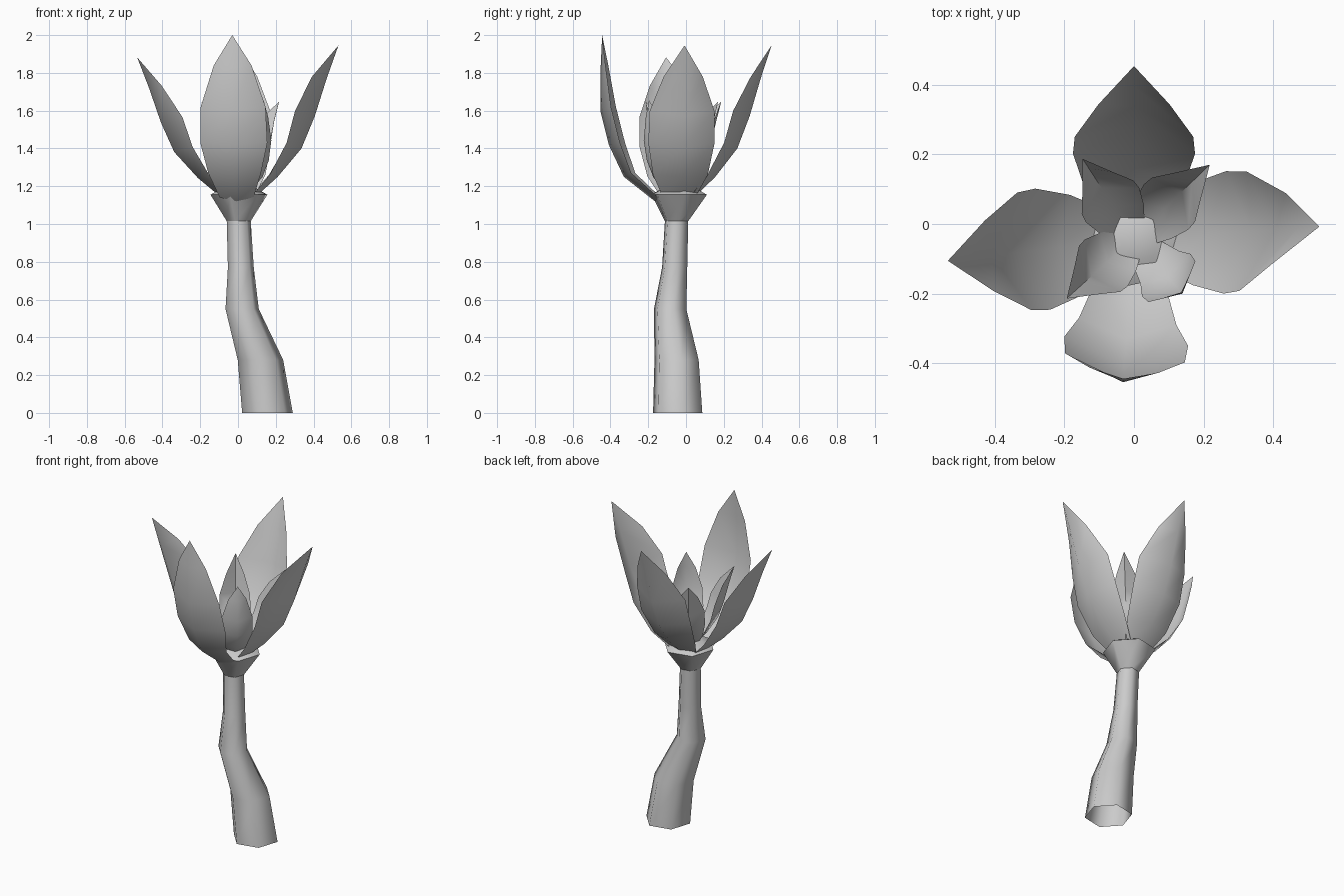
import bpy
import math

if "Cube" in bpy.data.objects:
    bpy.data.objects.remove(bpy.data.objects["Cube"])

CX, CY = 0.0, -0.04      # flower axis
BASE_Z = 1.16


def make(name, verts, faces, angle):
    mesh = bpy.data.meshes.new(name)
    mesh.from_pydata(verts, [], faces)
    mesh.update()
    ob = bpy.data.objects.new(name, mesh)
    bpy.context.collection.objects.link(ob)
    bpy.ops.object.select_all(action='DESELECT')
    ob.select_set(True)
    bpy.context.view_layer.objects.active = ob
    bpy.ops.object.shade_smooth_by_angle(angle=math.radians(angle))
    return ob


def tube(name, rings, sides=6, phase=12, angle=62, cap=False):
    """Tube through rings of (x, y, z, radius), optionally closed on top."""
    verts, faces = [], []
    for x, y, z, r in rings:
        for k in range(sides):
            a = math.radians(phase) + 2 * math.pi * k / sides
            verts.append((x + r * math.cos(a), y + r * math.sin(a), z))
    for i in range(len(rings) - 1):
        for k in range(sides):
            n = (k + 1) % sides
            faces.append((i * sides + k, i * sides + n,
                          (i + 1) * sides + n, (i + 1) * sides + k))
    if cap:
        faces.append(tuple(range(len(verts) - sides, len(verts))))
    return make(name, verts, faces, angle)


def petal(name, rows, tip, heading, r_scale=1, z_scale=1, w_scale=1,
          edge_in=0, lift=0, twist=0):
    """Folded leaf: rows of (mid r, mid z, edge r, edge z, half width), then a tip."""
    a = math.radians(heading)
    c, s = math.cos(a), math.sin(a)

    def place(r, w, z):
        return (CX + c * r - s * w, CY + s * r + c * w,
                BASE_Z + lift + (z - BASE_Z) * z_scale)

    verts, faces = [], []
    for i, (rm, zm, re, ze, hw) in enumerate(rows):
        e, w, t = re * r_scale - edge_in, hw * w_scale, twist * i / len(rows)
        verts += [place(e - t, -w, ze), place(rm * r_scale, 0, zm), place(e + t, w, ze)]
    verts.append(place(tip[0] * r_scale, 0, tip[1]))
    last = len(verts) - 1
    for i in range(len(rows) - 1):
        b = 3 * i
        faces += [(b, b + 1, b + 4, b + 3), (b + 1, b + 2, b + 5, b + 4)]
    faces += [(last - 3, last - 2, last), (last - 2, last - 1, last)]
    return make(name, verts, faces, 65)


# Bent stem, open at the bottom
tube("stem", [(0.156, -0.044, 0, 0.137), (0.119, -0.05, 0.28, 0.123),
              (0.022, -0.084, 0.55, 0.09), (0.015, -0.06, 0.77, 0.07),
              (0.004, -0.05, 1.015, 0.065)])

# Flared cup with a low closed top that holds the petals
tube("flower_cup", [(0.004, -0.05, 1.015, 0.065), (0.005, -0.036, 1.155, 0.154),
                    (0.004, -0.038, 1.2, 0.075)], cap=True)

# Petal profiles: one spreading outward, one curling upright
SPREAD = [(0.10, 1.15, 0.07, 1.15, 0.09), (0.21, 1.25, 0.165, 1.26, 0.145),
          (0.335, 1.40, 0.26, 1.43, 0.175), (0.405, 1.57, 0.312, 1.60, 0.17),
          (0.468, 1.77, 0.412, 1.78, 0.102)]
UPRIGHT = [(0.125, 1.12, 0.10, 1.14, 0.09), (0.29, 1.25, 0.24, 1.27, 0.14),
           (0.37, 1.42, 0.297, 1.43, 0.178), (0.415, 1.60, 0.345, 1.62, 0.172),
           (0.413, 1.83, 0.38, 1.84, 0.1)]
SPREAD_TIP, UPRIGHT_TIP = (0.53, 1.945), (0.405, 2.0)

# Four large outer petals
petal("outer_petal_right", SPREAD, SPREAD_TIP, 3.5, r_scale=1.005, twist=0.035)
petal("outer_petal_left", SPREAD, SPREAD_TIP, 187, r_scale=1.015, z_scale=0.92)
petal("outer_petal_back", SPREAD, SPREAD_TIP, 90, r_scale=0.93)
petal("outer_petal_front", UPRIGHT, UPRIGHT_TIP, 265.7)

# Four small inner petals
for label, heading, rs in [("back_left", 123, 0.51), ("back_right", 44, 0.57),
                           ("front_left", 222, 0.49)]:
    petal("inner_petal_" + label, SPREAD, SPREAD_TIP, heading, rs, 0.59, 0.52, 0.02, 0.025)
petal("inner_petal_front_right", UPRIGHT, UPRIGHT_TIP, 311, 0.51, 0.56, 0.52, 0.01, 0.025)
